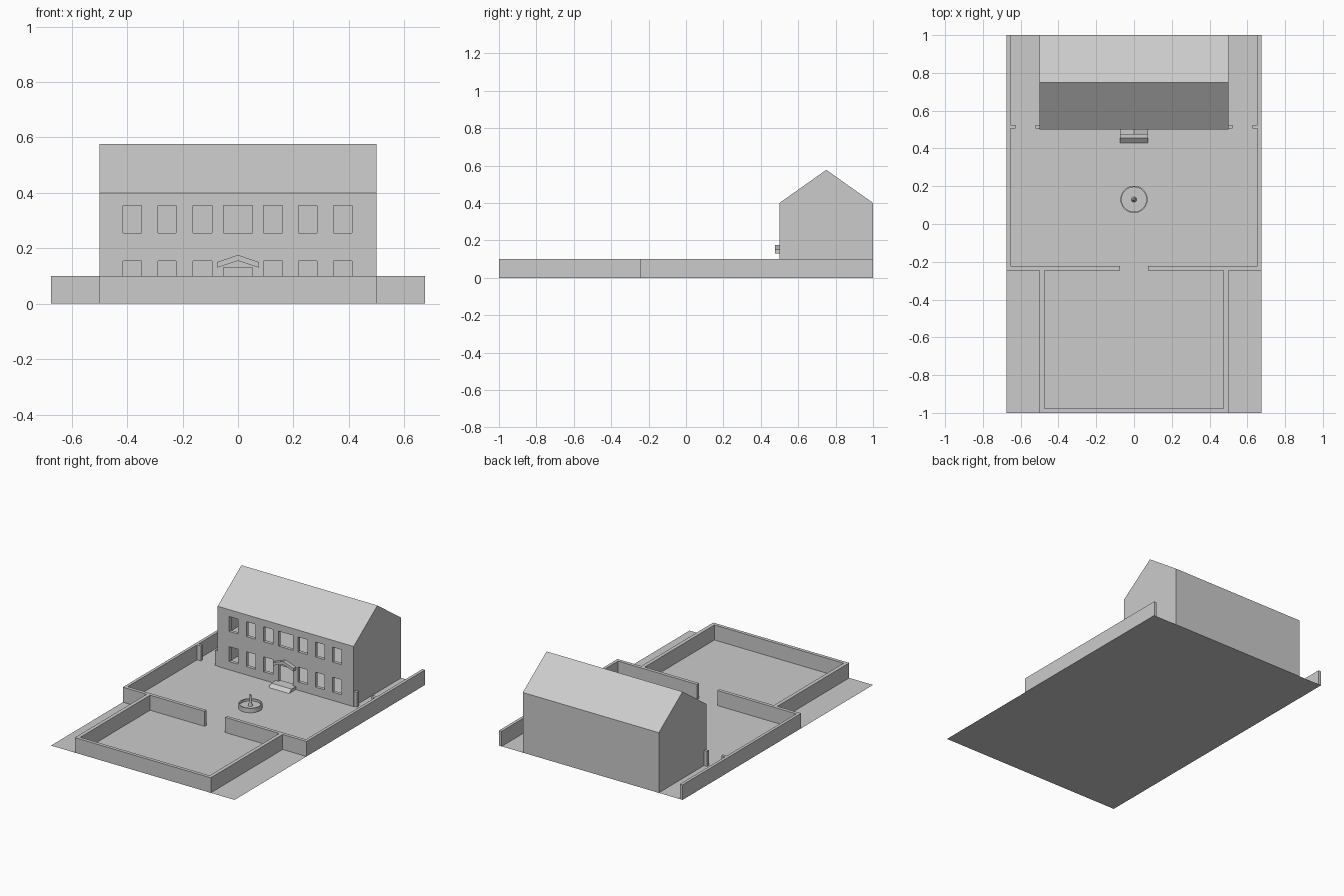
import bpy, bmesh, math

if "Cube" in bpy.data.objects:
    bpy.data.objects.remove(bpy.data.objects["Cube"])


def finish(name, bm):
    bmesh.ops.recalc_face_normals(bm, faces=bm.faces)
    me = bpy.data.meshes.new(name)
    bm.to_mesh(me)
    bm.free()
    ob = bpy.data.objects.new(name, me)
    bpy.context.collection.objects.link(ob)
    return ob


def prism_into(bm, pts, vec):
    """Extrude a closed outline of 3D points along vec."""
    face = bm.faces.new([bm.verts.new(p) for p in pts])
    new = bmesh.ops.extrude_face_region(bm, geom=[face])["geom"]
    bmesh.ops.translate(bm, vec=vec, verts=[v for v in new if isinstance(v, bmesh.types.BMVert)])


def box_into(bm, x0, x1, y0, y1, z0, z1):
    prism_into(bm, [(x0, y0, z0), (x1, y0, z0), (x1, y1, z0), (x0, y1, z0)], (0, 0, z1 - z0))


def prism(name, pts, vec):
    bm = bmesh.new()
    prism_into(bm, pts, vec)
    return finish(name, bm)


def wall(name, outline, h=0.1):
    return prism(name, [(x, y, 0) for x, y in outline], (0, 0, h))


def cut(target, cutter):
    cutter.hide_render = True
    cutter.hide_viewport = False
    m = target.modifiers.new("cut", "BOOLEAN")
    m.operation, m.object, m.solver = "DIFFERENCE", cutter, "EXACT"
    bpy.context.view_layer.objects.active = target
    bpy.ops.object.modifier_apply(modifier=m.name)
    bpy.data.objects.remove(cutter, do_unlink=True)


# Ground sheet
bm = bmesh.new()
bm.faces.new([bm.verts.new(p) for p in
              [(-.675, -1, 0), (.675, -1, 0), (.675, 1, 0), (-.675, 1, 0)]])
finish("ground", bm)

# Walls around the upper courtyard, with the gate stubs beside the house
for s, side in ((-1, "left"), (1, "right")):
    wall(f"court_wall_{side}", [(s * x, y) for x, y in
         [(.075, -.245), (.675, -.245), (.675, 1), (.655, 1), (.655, .525), (.627, .525),
          (.627, .505), (.655, .505), (.655, -.222), (.075, -.222)]])
    wall(f"gate_stub_{side}", [(s * x, y) for x, y in
         [(.495, .505), (.522, .505), (.522, .525), (.495, .525)]])

# U-shaped wall around the front yard
wall("front_yard_wall", [(-.5, -.245), (-.5, -1), (.5, -1), (.5, -.245),
                         (.475, -.245), (.475, -.977), (-.475, -.977), (-.475, -.245)])

# House: hollow gabled shell
house = prism("house", [(-.5, y, z) for y, z in
              [(.5, 0), (1, 0), (1, .4), (.75, .577), (.5, .4)]], (1, 0, 0))
cut(house, prism("hollow", [(-.478, y, z) for y, z in
    [(.522, .004), (.978, .004), (.978, .388), (.75, .55), (.522, .388)]], (.956, 0, 0)))

# Window and door openings
bm = bmesh.new()
for cx, w in ((-.382, .066), (-.256, .066), (-.128, .068), (0, .105),
              (.126, .068), (.252, .066), (.378, .066)):
    box_into(bm, cx - w / 2, cx + w / 2, .45, .55, .255, .354)
    if cx:
        box_into(bm, cx - w / 2, cx + w / 2, .45, .55, .055, .154)
box_into(bm, -.053, .053, .45, .55, .02, .13)
cut(house, finish("openings", bm))

# Upper floor inside
bm = bmesh.new()
box_into(bm, -.478, .478, .522, .978, .19, .2)
finish("upper_floor", bm)

# Pitched door canopy and doorstep with sloping front
prism("door_canopy", [(x, .475, z) for x, z in
      [(-.075, .13), (0, .155), (.075, .13), (.075, .15), (0, .176), (-.075, .15)]], (0, .025, 0))
prism("doorstep", [(-.075, y, z) for y, z in
      [(.43, 0), (.5, 0), (.5, .02), (.455, .02)]], (.15, 0, 0))

# Round fountain: lathed basin with water level, and a central spout
N = 32
bm = bmesh.new()
rings = []
for r, z in [(.072, 0), (.072, .03), (.065, .03), (.065, .015), (.014, .015), (.008, .04), (.005, .09)]:
    rings.append([bm.verts.new((r * math.cos(2 * math.pi * i / N),
                                .13 + r * math.sin(2 * math.pi * i / N), z)) for i in range(N)])
for a, b in zip(rings, rings[1:]):
    for i in range(N):
        j = (i + 1) % N
        bm.faces.new((a[i], a[j], b[j], b[i]))
bm.faces.new(rings[0])
bm.faces.new(rings[-1])
fountain = finish("fountain", bm)
bpy.ops.object.select_all(action="DESELECT")
fountain.select_set(True)
bpy.context.view_layer.objects.active = fountain
bpy.ops.object.shade_smooth_by_angle(angle=math.radians(30))
